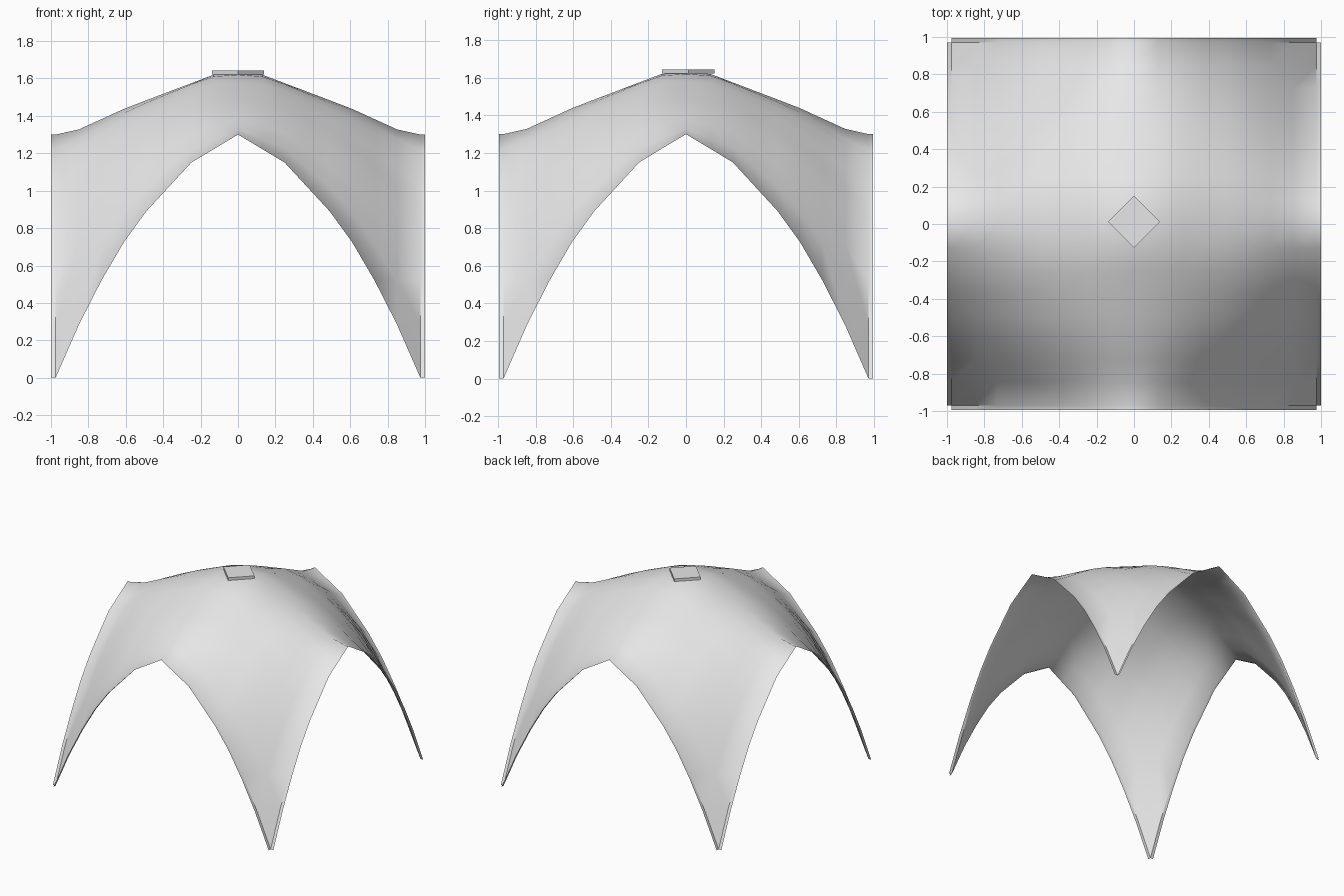
import bpy, bmesh
from math import radians

cube = bpy.data.objects.get("Cube")
if cube:
    bpy.data.objects.remove(cube, do_unlink=True)

mat = bpy.data.materials.new("light_grey")
mat.use_nodes = True
grey = (0.8, 0.8, 0.8, 1)
mat.diffuse_color = grey
mat.node_tree.nodes["Principled BSDF"].inputs["Base Color"].default_value = grey

INNER = 0.975   # where the canopy ends and the flat lip begins
RIDGE = [(0, 1.628), (0.13, 1.62), (0.6, 1.442), (0.85, 1.328), (INNER, 1.3)]
ARCH = [(0, 1.3), (0.25, 1.15), (0.49, 0.89), (0.61, 0.725),
        (0.73, 0.52), (0.85, 0.285), (INNER, 0)]


def height(profile, t):
    """Piecewise linear profile lookup."""
    for (a, za), (b, zb) in zip(profile, profile[1:]):
        if t <= b:
            return za + (zb - za) * (t - a) / (b - a)
    return profile[-1][1]


def canopy_z(x, y):
    """Blend the ridge and edge-arch profiles over one quadrant."""
    x, y = min(abs(x), INNER), min(abs(y), INNER)
    u, v = x / INNER, y / INNER
    along_x = (1 - v) * height(RIDGE, x) + v * height(ARCH, x)
    along_y = (1 - u) * height(RIDGE, y) + u * height(ARCH, y)
    top, mid = RIDGE[0][1], ARCH[0][1]
    corners = (1 - u) * (1 - v) * top + (u * (1 - v) + v * (1 - u)) * mid
    return along_x + along_y - corners


def add_object(name, bm):
    mesh = bpy.data.meshes.new(name)
    bm.to_mesh(mesh)
    bm.free()
    mesh.materials.append(mat)
    obj = bpy.data.objects.new(name, mesh)
    bpy.context.collection.objects.link(obj)
    return obj


# Canopy: four-legged vault with a narrow level lip along each open edge
half = [0.13, 0.25, 0.37, 0.49, 0.61, 0.73, 0.85, INNER, 1.0]
steps = [-t for t in reversed(half)] + [0] + half
last = len(steps) - 1
bm = bmesh.new()
grid = [[bm.verts.new((x, y * 0.995, canopy_z(x, y))) for y in steps] for x in steps]
for i in range(last):
    for j in range(last):
        if i in (0, last - 1) and j in (0, last - 1):
            continue    # open notch at each foot
        face = bm.faces.new((grid[i][j], grid[i + 1][j], grid[i + 1][j + 1], grid[i][j + 1]))
        face.smooth = True
bmesh.ops.delete(bm, geom=[v for v in bm.verts if not v.link_faces], context='VERTS')
# Crisp fold between lip and canopy on the steep lower legs
lip = {v for i, row in enumerate(grid) for j, v in enumerate(row)
       if v.is_valid and (i in (1, last - 1) or j in (1, last - 1))}
for e in bm.edges:
    a, b = e.verts
    if a in lip and b in lip and max(a.co.z, b.co.z) < 0.62:
        e.smooth = False
add_object("canopy", bm)

# Crown plate: thin diamond on the summit
bm = bmesh.new()
bmesh.ops.create_cone(bm, cap_ends=True, segments=4, radius1=0.14, radius2=0.14, depth=0.022)
plate = add_object("crown_plate", bm)
plate.location = (0, 0.012, 1.632)
bpy.ops.object.select_all(action='DESELECT')
plate.select_set(True)
bpy.context.view_layer.objects.active = plate
bpy.ops.object.shade_smooth_by_angle(angle=radians(30))
